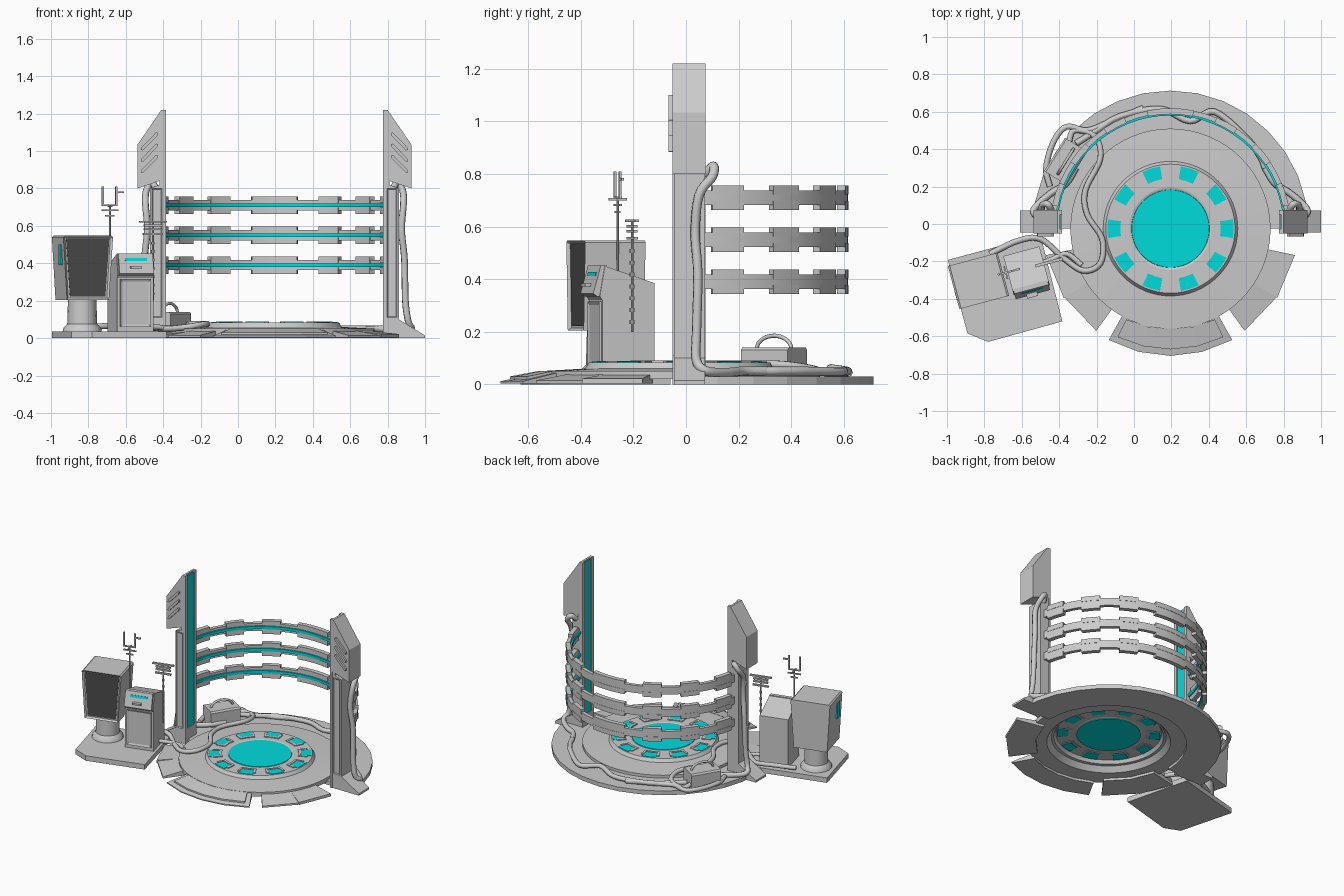
import bpy, bmesh
from math import sin, cos, pi, radians
from mathutils import Matrix, Vector

if "Cube" in bpy.data.objects:
    bpy.data.objects.remove(bpy.data.objects["Cube"])

CX, CY = 0.195, -0.025          # centre of the round platform


def material(name, rgb):
    m = bpy.data.materials.new(name)
    m.diffuse_color = (*rgb, 1)
    m.use_nodes = True
    m.node_tree.nodes["Principled BSDF"].inputs["Base Color"].default_value = m.diffuse_color
    return m


TEAL = material("teal_glow", (0.0, 0.72, 0.72))
DARK = material("dark_screen", (0.07, 0.07, 0.07))


def finish(bm, name, mat=None, M=None, smooth=False):
    bmesh.ops.recalc_face_normals(bm, faces=bm.faces)
    if M is not None:
        bm.transform(M)
    me = bpy.data.meshes.new(name)
    bm.to_mesh(me)
    bm.free()
    ob = bpy.data.objects.new(name, me)
    bpy.context.collection.objects.link(ob)
    if mat:
        me.materials.append(mat)
    if smooth:
        bpy.ops.object.select_all(action='DESELECT')
        ob.select_set(True)
        bpy.context.view_layer.objects.active = ob
        bpy.ops.object.shade_smooth_by_angle(angle=radians(35 if smooth is True else smooth))
    return ob


def prism(name, pts, plane, a, b, mat=None, M=None, flip=1, inset=None):
    """Extrude a profile in plane xz, yz or xy from a to b; inset = (width, depth) recesses the a end."""
    put = {'xz': lambda p, t: (p[0], t, p[1]), 'yz': lambda p, t: (t, p[0], p[1]),
           'xy': lambda p, t: (p[0], p[1], t)}[plane]
    bm = bmesh.new()
    lo, hi = ([bm.verts.new(put(p, t)) for p in pts] for t in (a, b))
    cap = bm.faces.new(lo)
    bm.faces.new(hi)
    for i in range(len(pts)):
        j = (i + 1) % len(pts)
        bm.faces.new((lo[i], lo[j], hi[j], hi[i]))
    if inset:
        bmesh.ops.recalc_face_normals(bm, faces=bm.faces)
        bmesh.ops.inset_individual(bm, faces=[cap], thickness=inset[0], depth=-inset[1])
    if flip < 0:                # mirror across the platform centre
        bm.transform(Matrix.Translation((2 * CX, 0, 0)) @ Matrix.Diagonal((-1, 1, 1, 1)))
    return finish(bm, name, mat, M)


def box(name, x0, x1, y0, y1, z0, z1, mat=None, M=None, flip=1, inset=None):
    return prism(name, [(x0, z0), (x1, z0), (x1, z1), (x0, z1)], 'xz', y0, y1, mat, M, flip, inset)


def sector(name, r0, r1, a0, a1, z0, zin, zout, n=1, mat=None, smooth=False):
    """Curved slab; top height goes from zin at r0 to zout at r1."""
    bm = bmesh.new()
    rows = []
    for i in range(n + 1):
        a = radians(a0 + (a1 - a0) * i / n)
        rows.append([bm.verts.new((CX + r * cos(a), CY + r * sin(a), z))
                     for r, z in ((r0, z0), (r1, z0), (r1, zout), (r0, zin))])
    for p, q in zip(rows, rows[1:]):
        for k in range(4):
            bm.faces.new((p[k], p[(k + 1) % 4], q[(k + 1) % 4], q[k]))
    bm.faces.new(rows[0])
    bm.faces.new(rows[-1])
    return finish(bm, name, mat, smooth=smooth)


def lathe(name, prof, c, n=64, mat=None, cap=False, smooth=True):
    bm = bmesh.new()
    rings = [[bm.verts.new((c[0] + r * cos(2 * pi * i / n), c[1] + r * sin(2 * pi * i / n), z))
              for i in range(n)] for r, z in prof]
    for p, q in zip(rings, rings[1:]):
        for i in range(n):
            j = (i + 1) % n
            bm.faces.new((p[i], p[j], q[j], q[i]))
    if cap:
        bm.faces.new(rings[0])
        bm.faces.new(rings[-1])
    return finish(bm, name, mat, smooth=smooth)


def tube(name, pts, r, steps=5):
    """Round tube on a Catmull-Rom path."""
    P = [Vector(p) for p in pts]
    P = [2 * P[0] - P[1]] + P + [2 * P[-1] - P[-2]]
    path = []
    for a, b, c, d in zip(P, P[1:], P[2:], P[3:]):
        for k in range(steps):
            t = k / steps
            path.append(0.5 * (2 * b + (c - a) * t + (2 * a - 5 * b + 4 * c - d) * t * t
                               + (3 * b - a - 3 * c + d) * t ** 3))
    path.append(P[-2])
    cu = bpy.data.curves.new(name, 'CURVE')
    cu.dimensions = '3D'
    cu.bevel_depth, cu.bevel_resolution, cu.use_fill_caps = r, 2, True
    sp = cu.splines.new('POLY')
    sp.points.add(len(path) - 1)
    for q, v in zip(sp.points, path):
        q.co = (*v, 1)
    tmp = bpy.data.objects.new(name + "_path", cu)
    me = bpy.data.meshes.new_from_object(tmp)
    bpy.data.objects.remove(tmp)
    bm = bmesh.new()
    bm.from_mesh(me)
    return finish(bm, name, smooth=60)


# Platform: shell, glowing centre, ten windows with brackets
lathe("platform_disc", [(.205, .078), (.22, .083), (.345, .083), (.36, .06), (.535, .05), (.535, .02),
                        (.405, .02), (.375, .055)], (CX, CY), smooth=10)
lathe("centre_light", [(.21, .074), (.207, .083)], (CX, CY), 64, TEAL, True)
for i in range(10):
    a = 36 * i
    sector("ring_window", .268, .338, a - 8.5, a + 8.5, .076, .086, .086, 2, TEAL)
    sector("window_bracket", .252, .268, a - 11.5, a + 11.5, .08, .089, .089, 2)
    for s in (-1, 1):
        sector("window_bracket_side", .252, .315, a + s * 8.5, a + s * 11.5, .08, .089, .089)

# Back floor ring and front ramps
sector("floor_ring", .51, .738, 0, 180, 0, .03, .03, 16)
sector("front_ramp", .52, .68, -119, -61, .004, .046, .012, 4)
sector("front_ramp_panel", .54, .645, -116, -64, .01, .05, .03, 4)
for s in (-1, 1):
    sector("side_ramp_front", .48, .675, -90 + s * 36, -90 + s * 57, .003, .046, .015, 1)
    sector("side_ramp_back", .48, .68, -90 + s * 57, -90 + s * 78, .003, .042, .022, 1)

# Three curved rails with blocks and light strips
for z in (.39, .55, .71):
    sector("rail", .616, .642, 0, 180, z - .027, z + .027, z + .027, 32, None, True)
    sector("rail_light", .605, .62, 0, 180, z - .010, z + .010, z + .010, 32, TEAL, True)
    for a, n in ((78.75, 2), (112.5, 1), (135, 1), (157.5, 1), (56.25, 1), (33.75, 1), (11.25, 1)):
        for lo, hi in ((z - .047, z - .012), (z + .012, z + .047)):
            sector("rail_block", .612, .644, a, a + 11.25 * n, lo, hi, hi, 2 * n, None, True)

# Two towers, mirrored
for s in (1, -1):
    prism("tower_column", [(.786, 0), (.786, 1.22), (.8, 1.22), (.81, .82), (.86, .8), (.86, .1),
                           (1.0, .014), (1.0, 0)], 'xz', -.046, .073, None, None, s)
    prism("tower_head", [(.786, 1.22), (.80, 1.22), (.927, 1.035), (.927, .8), (.81, .84), (.786, .84)],
          'xz', -.052, .075, None, None, s)
    for y in (-.052, .05):
        box("tower_edge", .775, .79, y, y + .025, 0, 1.22, None, None, s)
    box("tower_inner_foot", .775, .79, -.03, .055, 0, .11, None, None, s)
    box("tower_light", .782, .79, -.03, .055, .11, 1.21, TEAL, None, s)
    box("tower_front_panel", .797, .85, -.052, -.04, .11, .80, None, None, s, (.008, .005))
    for z in (.93, .99, 1.05):
        prism("head_grille", [(.818, z + .047), (.828, z + .05), (.905, z - .03), (.908, z - .045),
                              (.897, z - .046), (.82, z + .033)], 'xz', -.066, -.045, None, None, s)
    # cable climbing the outer side of each tower
    tube("tower_cable", [(CX + s * (x - CX), y, z) for x, y, z in (
        (.83, .07, .80), (.85, .105, .83), (.88, .1, .79), (.885, .05, .72), (.875, .035, .58),
        (.89, .045, .42), (.895, .04, .2), (.91, .04, .09), (.925, .08, .05), (.84, .16, .045),
        (.755, .215, .05), (.70, .30, .05))], .018)

# Cables along the back floor and over to the cabinets
tube("back_cable", [(.70, .30, .05), (.675, .36, .05), (.60, .46, .05), (.43, .60, .05), (.30, .55, .06),
                    (.14, .615, .05), (-.075, .575, .05), (-.2, .5, .05), (-.31, .43, .06)], .017)
tube("back_cable_left", [(.05, .62, .045), (-.12, .55, .045), (-.25, .50, .05), (-.36, .52, .05),
                         (-.43, .44, .05), (-.47, .3, .05), (-.45, .2, .05)], .016)
tube("floor_cable", [(-.77, -.16, .06), (-.62, -.09, .07), (-.50, -.08, .06), (-.38, -.18, .05),
                     (-.27, -.25, .06), (-.18, -.21, .075), (-.17, -.08, .075), (-.25, .05, .075),
                     (-.26, .18, .075), (-.18, .35, .075), (-.21, .47, .06), (-.32, .5, .05),
                     (-.35, .43, .06)], .016)
tube("cabinet_cable", [(-.52, -.22, .06), (-.44, -.19, .06), (-.36, -.16, .05), (-.28, -.22, .06)], .014)

# Power box with carrying handle
B = Matrix.Translation((-.365, .335, 0)) @ Matrix.Rotation(radians(58), 4, 'Z')
prism("power_box", [(-.07, .03), (.07, .03), (.07, .13), (.06, .14), (-.06, .14), (-.07, .13)],
      'yz', -.105, .105, None, B)
tube("power_box_handle", [B @ Vector((.08 * cos(pi * t / 6), 0, .13 + .055 * sin(pi * t / 6)))
                          for t in range(7)], .008, 3)

# Console base, turned toward the platform
M = Matrix.Translation((-.69, -.34, 0)) @ Matrix.Rotation(radians(15), 4, 'Z')
prism("console_base", [(-.257, .222), (.256, .222), (.25, -.254), (-.162, -.257), (-.257, -.185)],
      'xy', 0, .036, None, M)

# Large screen cabinet on a flared pedestal
lathe("screen_pedestal", [(.105, .034), (.1, .055), (.08, .075), (.076, .21)],
      M @ Vector((-.128, .075, 0)), 16, None, True)
prism("screen_cabinet", [(-.245, .205), (-.012, .205), (.01, .54), (.0, .548), (-.255, .548), (-.265, .54)],
      'xz', -.048, .19, None, M, 1, (.014, .012))
prism("screen", [(-.226, .222), (-.03, .222), (-.008, .532), (-.247, .532)], 'xz', -.038, -.03, DARK, M)
box("side_display", -.266, -.25, .0, .05, .39, .50, TEAL, M)

# Small control cabinet
prism("control_cabinet", [(-.04, .034), (-.04, .32), (-.05, .335), (-.03, .45), (.165, .385), (.165, .034)],
      'yz', .035, .235, None, M)
box("cabinet_door", .05, .22, -.05, -.035, .06, .315, None, M, 1, (.018, .006))
prism("control_panel", [(-.06, .335), (-.075, .345), (-.045, .452), (-.02, .452), (-.02, .335)],
      'yz', .04, .23, None, M)
prism("control_display", [(-.058, .412), (-.054, .428), (-.04, .428), (-.04, .412)], 'yz', .075, .195, TEAL, M)
box("control_handle", .10, .16, -.088, -.06, .372, .384, None, M)


# Antennas
def rod(name, x, y, z0, z1, r=.005):
    lathe(name, [(r, z0), (r, z1)], (x, y), 8, None, True)


R = Matrix.Rotation(radians(15), 4, 'Z')
A1 = Matrix.Translation((-.685, -.26, 0)) @ R
A2 = Matrix.Translation((-.455, -.205, 0)) @ R
rod("screen_antenna_mast", -.685, -.26, .37, .71)
for z, w in ((.71, .042), (.683, .045), (.655, .025)):
    box("screen_antenna_bar", -w, w, -.005, .005, z - .004, z + .004, None, A1)
for u in (-.04, .036):
    box("screen_antenna_prong", u - .005, u + .005, -.005, .005, .706, .81, None, A1)
box("screen_antenna_arm", .036, .078, -.005, .005, .775, .785, None, A1)
box("screen_antenna_cross", -.004, .004, -.035, .035, .7, .708, None, A1)
rod("control_antenna_mast", -.455, -.205, .2, .625)
for z, w in ((.622, .075), (.602, .05), (.582, .05), (.556, .055)):
    box("control_antenna_bar", -w, w, -.008, .008, z - .005, z + .005, None, A2)
for i in range(7):
    rod("antenna_bead", -.455, -.205, .23 + i * .045, .245 + i * .045, .009)
